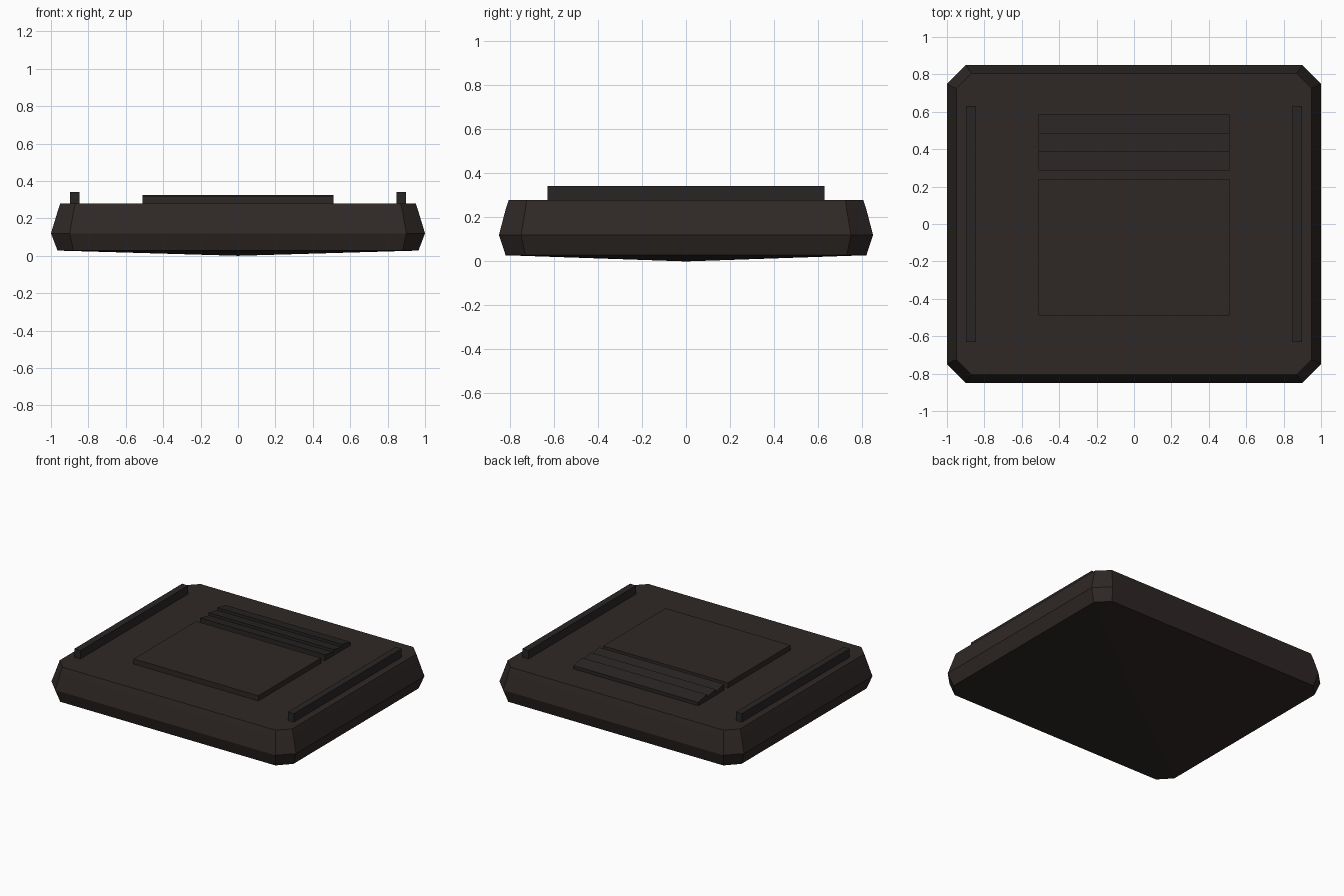
import bpy, bmesh, math

if "Cube" in bpy.data.objects:
    bpy.data.objects.remove(bpy.data.objects["Cube"])

def material(name, rgb):
    m = bpy.data.materials.new(name)
    m.diffuse_color = (*rgb, 1)
    m.use_nodes = True
    m.node_tree.nodes["Principled BSDF"].inputs["Base Color"].default_value = m.diffuse_color
    return m

shell = material("dark_shell", (0.028, 0.021, 0.019))
trim = material("dark_trim", (0.022, 0.018, 0.018))

def finish(name, bm, mat):
    bmesh.ops.recalc_face_normals(bm, faces=bm.faces)
    me = bpy.data.meshes.new(name)
    bm.to_mesh(me)
    bm.free()
    me.materials.append(mat)
    ob = bpy.data.objects.new(name, me)
    bpy.context.collection.objects.link(ob)
    return ob

def box(name, x, y, z, mat, drop=0.0):
    """Box from ranges; the back top edge may be lowered by drop."""
    bm = bmesh.new()
    bmesh.ops.create_cube(bm, size=1)
    for v in bm.verts:
        top, back = v.co.z > 0, v.co.y > 0
        v.co = (x[v.co.x > 0], y[back], z[top] - (drop if top and back else 0))
    return finish(name, bm, mat)

# Body: stacked chamfered rectangles, flat top, shallow pyramid bottom
def ring(bm, hx, hy, cx, cy, z):
    pts = []
    for sx, sy in ((1, 1), (-1, 1), (-1, -1), (1, -1)):
        pair = [(sx * hx, sy * (hy - cy)), (sx * (hx - cx), sy * hy)]
        pts += pair if sx * sy > 0 else pair[::-1]
    return [bm.verts.new((px, py, z)) for px, py in pts]

bm = bmesh.new()
levels = [(0.965, 0.82, 0.085, 0.09, 0.028),
          (1.00, 0.85, 0.10, 0.10, 0.12),
          (0.965, 0.82, 0.085, 0.09, 0.235),
          (0.95, 0.805, 0.08, 0.08, 0.28)]
rings = [ring(bm, *lv) for lv in levels]
for a, b in zip(rings, rings[1:]):
    for i in range(8):
        j = (i + 1) % 8
        bm.faces.new((a[i], a[j], b[j], b[i]))
bm.faces.new(rings[-1])
tip = bm.verts.new((0, 0, 0))
for i in range(8):
    bm.faces.new((rings[0][i], tip, rings[0][(i + 1) % 8]))
finish("body", bm, shell)

# Raised centre panel
box("centre_panel", (-0.51, 0.51), (-0.49, 0.24), (0.26, 0.318), shell)

# Three sloped vent slats behind the panel
for i in range(3):
    y0 = 0.285 + i * 0.1
    box(f"vent_slat_{i + 1}", (-0.51, 0.51), (y0, y0 + 0.1), (0.26, 0.325), trim, 0.02)

# Side rails
for side, sx in (("left", -1), ("right", 1)):
    c = sx * 0.873
    box(f"{side}_rail", (c - 0.025, c + 0.025), (-0.63, 0.63), (0.26, 0.342), trim)
